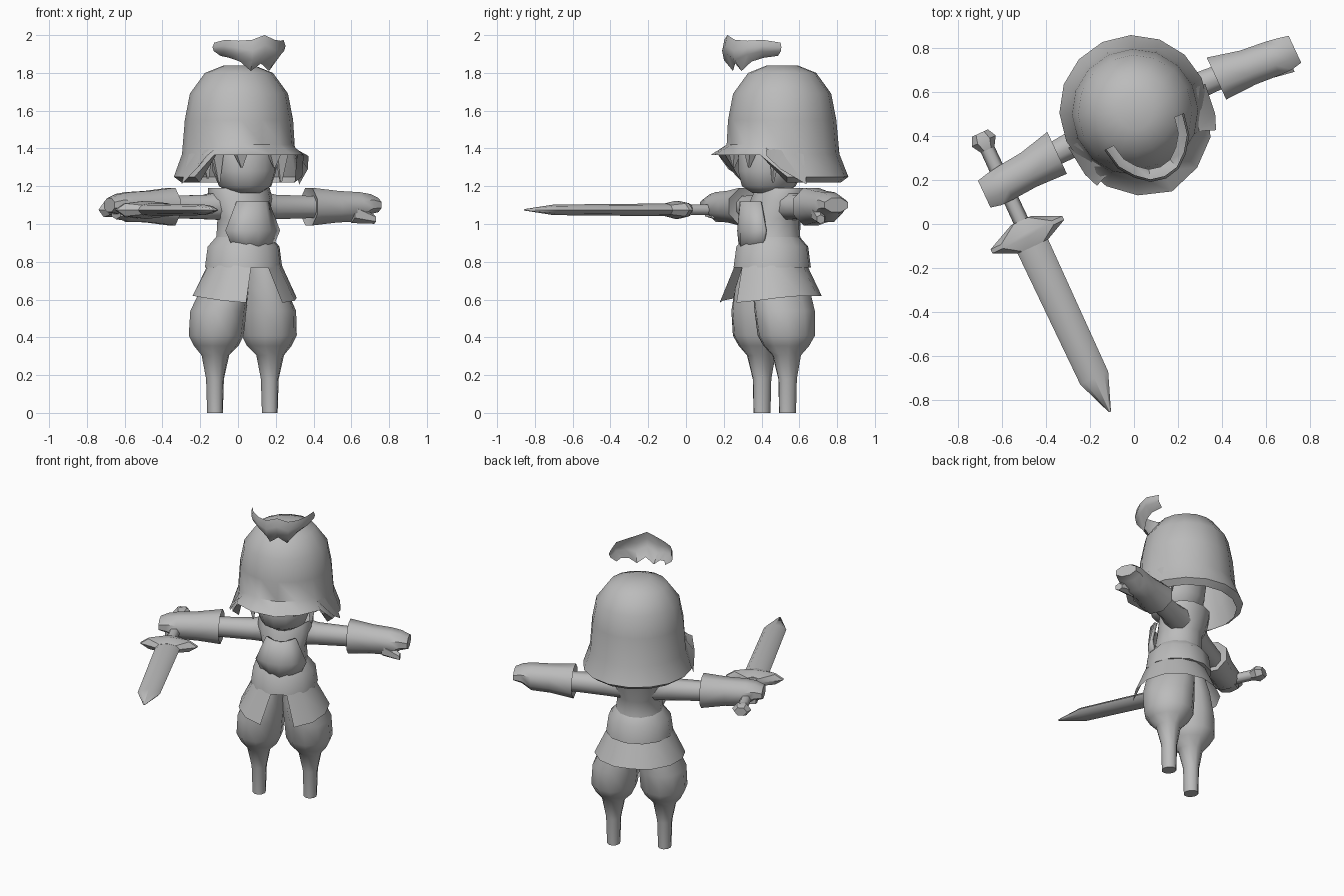
import bpy, bmesh, math
from mathutils import Matrix, Vector

if "Cube" in bpy.data.objects:
    bpy.data.objects.remove(bpy.data.objects["Cube"], do_unlink=True)

# The figure is turned to one side and stands behind the centre
PLACE = Matrix.Translation((0, 0.52, 0)) @ Matrix.Rotation(math.radians(25), 4, "Z")

GREY = bpy.data.materials.new("plain grey")
GREY.use_nodes = True
GREY.diffuse_color = (0.5, 0.5, 0.5, 1)
GREY.node_tree.nodes["Principled BSDF"].inputs["Base Color"].default_value = GREY.diffuse_color


def finish(name, bm, sharp):
    bmesh.ops.recalc_face_normals(bm, faces=bm.faces)
    bmesh.ops.transform(bm, matrix=PLACE, verts=bm.verts)
    mesh = bpy.data.meshes.new(name)
    bm.to_mesh(mesh)
    bm.free()
    mesh.materials.append(GREY)
    obj = bpy.data.objects.new(name, mesh)
    bpy.context.collection.objects.link(obj)
    bpy.ops.object.select_all(action="DESELECT")
    obj.select_set(True)
    bpy.context.view_layer.objects.active = obj
    bpy.ops.object.shade_smooth_by_angle(angle=math.radians(sharp))
    return obj


def loft(name, rings, closed=True, caps=(True, True), sharp=50):
    """Skin a list of equally long point rows."""
    bm = bmesh.new()
    rows = [[bm.verts.new(p) for p in ring] for ring in rings]
    n = len(rows[0])
    for a, b in zip(rows, rows[1:]):
        for i in range(n if closed else n - 1):
            j = (i + 1) % n
            bm.faces.new((a[i], a[j], b[j], b[i]))
    for row, wanted in zip((rows[0], rows[-1]), caps):
        if wanted and closed:
            bm.faces.new(row)
    return finish(name, bm, sharp)


def tube(name, axis, stations, sides=10, caps=(True, True), sharp=50, turn=0.5):
    """Stations are (centre, radius, radius) along the chosen axis."""
    u, v = {"x": ((0, 1, 0), (0, 0, 1)), "y": ((1, 0, 0), (0, 0, 1)),
            "z": ((1, 0, 0), (0, 1, 0))}[axis]
    rings = []
    for centre, ru, rv in stations:
        ring = []
        for i in range(sides):
            a = math.tau * (i + turn) / sides
            ring.append(Vector(centre) + Vector(u) * ru * math.cos(a) + Vector(v) * rv * math.sin(a))
        rings.append(ring)
    return loft(name, rings, True, caps, sharp)


def polar(angle, r, z, cy=0.0):
    """Point at an angle in degrees measured from the front."""
    a = math.radians(angle)
    return Vector((r * math.sin(a), cy - r * math.cos(a), z))


# Helmet: domed bowl with a visor at the face and a short flare around the neck
SEGS = 16
angles = [360 * i / SEGS for i in range(SEGS)]
bowl = [[polar(a, r, z, -0.012) for a in angles] for r, z in
        ((0.08, 1.84), (0.18, 1.8), (0.26, 1.69), (0.287, 1.55))]
wall, rim, inner = [], [], []
for a in angles:
    off = min(a, 360 - a)
    if off < 60:
        wall.append(polar(a, 0.305, 1.42))
        rim.append(polar(a, 0.41 - 0.04 * off / 45, 1.365))
        inner.append(rim[-1] * 0.9 + Vector((0, 0, 0.14)))
    else:
        wall.append(polar(a, 0.3, 1.37, -0.008))
        rim.append(polar(a, 0.34, 1.25))
        inner.append(polar(a, 0.3, 1.22))
loft("helmet", bowl + [wall, rim, inner], caps=(True, False))

# Side flaps turned outward from the helmet
for s, side in ((1, "left"), (-1, "right")):
    loft(side + "_helmet_flap",
         [[polar(s * 46, 0.3, 1.41), polar(s * 62, 0.3, 1.39), polar(s * 85, 0.3, 1.37)],
          [polar(s * 51, 0.385, 1.36), polar(s * 62, 0.37, 1.29), polar(s * 85, 0.345, 1.21)]],
         closed=False)

# Floating crescent crest, cupped backwards at the bottom
half = [(0.2, -0.11, 1.89, 1.96), (0.18, -0.21, 1.88, 1.975),
        (0.13, -0.28, 1.86, 1.97), (0.07, -0.33, 1.81, 1.975)]
cols = [(-x, y, lo, hi) for x, y, lo, hi in half] + [(0, -0.345, 1.85, 2.0)] + half[::-1]


def crest_row(spread, mix):
    return [(x * spread, -0.1 + (y + 0.1) * spread, lo + (hi - lo) * mix) for x, y, lo, hi in cols]


loft("helmet_crest", [crest_row(0.76, 0), crest_row(0.96, 0.35), crest_row(1, 0.65),
                      crest_row(0.95, 1)], closed=False)

# Head and neck
tube("head", "z", [((0, -0.09, 1.165), 0.08, 0.09), ((0, -0.09, 1.2), 0.14, 0.145),
                   ((0, -0.08, 1.28), 0.17, 0.175), ((0, -0.07, 1.4), 0.18, 0.18),
                   ((0, -0.04, 1.55), 0.13, 0.13)], 12)
tube("neck", "z", [((0, -0.02, 1.1), 0.09, 0.08), ((0, -0.04, 1.24), 0.07, 0.07)], 8)

# Pointed locks of hair under the brim
for s, side in ((1, "left"), (-1, "right")):
    for kind, x, y, low, w in (("side", 0.19, -0.14, 1.22, 0.05), ("front", 0.1, -0.24, 1.3, 0.06),
                               ("rear", 0.2, -0.02, 1.24, 0.05)):
        tube(f"{side}_{kind}_hair", "z", [((s * x, y, 1.4), w, w * 0.6),
                                          ((s * x * 0.95, y - 0.01, low), 0.006, 0.006)], 4)

# Torso with a wide collar, and the chest plate
tube("torso", "z", [((0, -0.07, 0.85), 0.17, 0.17), ((0, -0.07, 0.94), 0.145, 0.15),
                    ((0, -0.06, 1.03), 0.135, 0.145), ((0, -0.03, 1.13), 0.175, 0.15),
                    ((0, -0.01, 1.19), 0.17, 0.14), ((0, -0.02, 1.16), 0.1, 0.09)], 12)
plate = []
for w, z in ((0.115, 0.87), (0.16, 0.965), (0.095, 1.12)):
    plate.append([(w * t, -0.255 + 0.07 * t * t, z) for t in (-1, -0.5, 0, 0.5, 1)])
chest = loft("chest_plate", plate, closed=False)
solid = chest.modifiers.new("thickness", "SOLIDIFY")
solid.thickness = 0.02

# Belt and split skirt
tube("belt", "z", [((0, -0.07, 0.77), 0.17, 0.17), ((0, -0.07, 0.77), 0.208, 0.208),
                   ((0, -0.07, 0.88), 0.193, 0.193), ((0, -0.07, 0.94), 0.14, 0.14)], 12, (False, False), 60)


def skirt_row(gap, r, z, dip, widen):
    row = []
    for i in range(13):
        a = gap + (360 - 2 * gap) * i / 12
        t = math.radians(a)
        row.append(polar(a, r + widen * abs(math.sin(t)), z - dip * max(0, math.cos(t)), -0.08))
    return row


loft("skirt", [skirt_row(14, 0.19, 0.78, 0, 0.01), skirt_row(23, 0.262, 0.62, 0.04, 0.02)], closed=False)

# Baggy trousers running into slim lower legs
for s, side in ((1, "left"), (-1, "right")):
    tube(side + "_leg", "z",
         [((s * 0.08, -0.07, 0.8), 0.09, 0.13), ((s * 0.11, -0.07, 0.66), 0.12, 0.165),
          ((s * 0.145, -0.065, 0.54), 0.147, 0.168), ((s * 0.155, -0.06, 0.41), 0.145, 0.158),
          ((s * 0.155, -0.06, 0.355), 0.118, 0.125), ((s * 0.16, -0.06, 0.305), 0.073, 0.078),
          ((s * 0.16, -0.055, 0.18), 0.047, 0.051), ((s * 0.16, -0.055, 0), 0.041, 0.047)], 10)

# Arms, gauntlets and hands
for s, side in ((1, "left"), (-1, "right")):
    tube(side + "_arm", "x", [((s * 0.1, -0.02, 1.1), 0.09, 0.085), ((s * 0.2, -0.02, 1.09), 0.07, 0.07),
                              ((s * 0.45, -0.03, 1.09), 0.058, 0.062)], 8)
    tube(side + "_gauntlet", "x",
         [((s * 0.42, -0.03, 1.09), 0.06, 0.06), ((s * 0.4, -0.03, 1.092), 0.114, 0.108),
          ((s * 0.55, -0.045, 1.092), 0.092, 0.09), ((s * 0.67, -0.055, 1.09), 0.09, 0.085),
          ((s * 0.73, -0.06, 1.105), 0.085, 0.058), ((s * 0.78, -0.06, 1.1), 0.073, 0.04)], 8)
tube("left_thumb", "x", [((0.62, -0.09, 1.06), 0.05, 0.055), ((0.735, -0.13, 1.025), 0.026, 0.024)], 6)
tube("right_fingers", "x", [((-0.64, -0.06, 1.055), 0.075, 0.045), ((-0.74, -0.06, 1.055), 0.065, 0.03)], 6)

# Sword held forward in the right hand
GRIP_X, GRIP_Z = -0.68, 1.075


def sword_part(name, stations, sides, sharp=40):
    tube(name, "y", [((GRIP_X, y, GRIP_Z), w, h) for y, w, h in stations], sides, sharp=sharp, turn=0)


sword_part("sword_pommel", [(0.2, 0.04, 0.03), (0.16, 0.06, 0.045), (0.11, 0.03, 0.03)], 6)
sword_part("sword_grip", [(0.13, 0.034, 0.032), (-0.3, 0.036, 0.032)], 6, 70)
sword_part("sword_guard", [(-0.24, 0.05, 0.035), (-0.3, 0.18, 0.048), (-0.32, 0.18, 0.048),
                           (-0.37, 0.075, 0.035)], 8)
sword_part("sword_blade", [(-0.33, 0.077, 0.034), (-1.03, 0.07, 0.028), (-1.2, 0.005, 0.004)], 8, 80)
